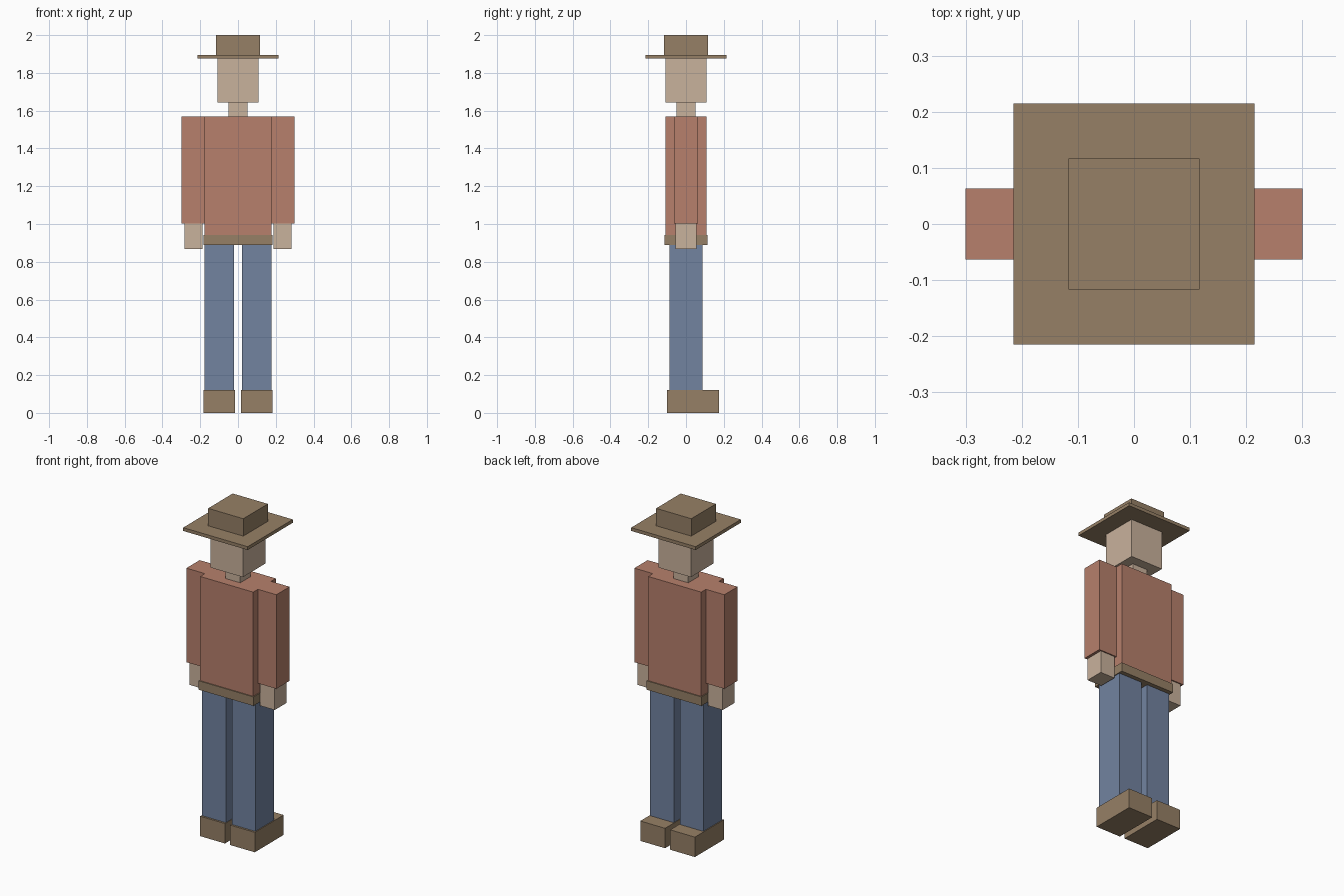
import bpy

if "Cube" in bpy.data.objects:
    bpy.data.objects.remove(bpy.data.objects["Cube"])


def material(name, rgb):
    # sRGB 0-255 to linear diffuse colour
    m = bpy.data.materials.new(name)
    m.diffuse_color = [((c / 255 + 0.055) / 1.055) ** 2.4 for c in rgb] + [1]
    m.use_nodes = True
    m.node_tree.nodes["Principled BSDF"].inputs["Base Color"].default_value = m.diffuse_color
    return m


LEATHER = material("brown_leather", (150, 128, 102))
SKIN = material("skin", (201, 178, 156))
SHIRT = material("red_shirt", (183, 128, 108))
DENIM = material("blue_denim", (114, 131, 160))


def box(name, mat, x, y, z):
    # Box spanning the given (low, high) range on each axis
    spans = (x, y, z)
    bpy.ops.mesh.primitive_cube_add(size=1, location=[(a + b) / 2 for a, b in spans])
    ob = bpy.context.object
    ob.name = name
    ob.scale = [b - a for a, b in spans]
    bpy.ops.object.transform_apply(location=False, rotation=False, scale=True)
    ob.data.materials.append(mat)
    return ob


def centred(name, mat, half_x, half_y, z):
    return box(name, mat, (-half_x, half_x), (-half_y, half_y), z)


def pair(name, mat, x, y, z):
    # Matching left and right parts
    box("right_" + name, mat, x, y, z)
    box("left_" + name, mat, (-x[1], -x[0]), y, z)


# Hat
centred("hat_crown", LEATHER, 0.117, 0.117, (1.895, 2.0))
centred("hat_brim", LEATHER, 0.215, 0.215, (1.875, 1.895))

# Head and body
centred("head", SKIN, 0.108, 0.108, (1.642, 1.875))
centred("neck", SKIN, 0.05, 0.05, (1.57, 1.642))
centred("torso", SHIRT, 0.177, 0.108, (0.942, 1.57))
centred("belt", LEATHER, 0.183, 0.114, (0.888, 0.942))

# Arms and hands
pair("sleeve", SHIRT, (0.177, 0.30), (-0.063, 0.063), (1.003, 1.57))
pair("hand", SKIN, (0.187, 0.284), (-0.056, 0.056), (0.868, 1.003))

# Legs and boots, toes toward +y
pair("leg", DENIM, (0.02, 0.177), (-0.088, 0.088), (0.12, 0.888))
pair("boot", LEATHER, (0.017, 0.182), (-0.1, 0.175), (0.0, 0.12))
